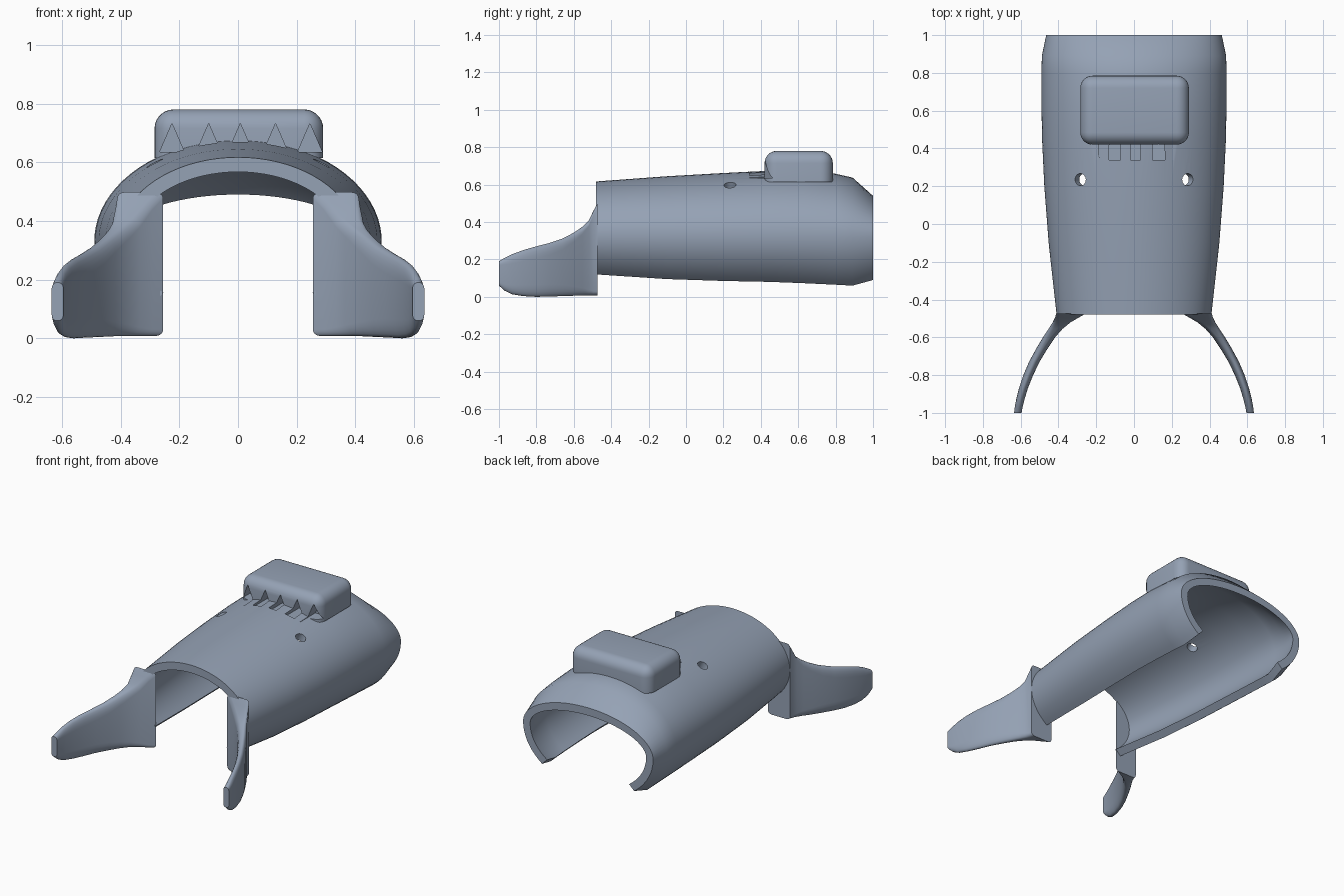
import bpy, bmesh, math
from mathutils import Matrix

if "Cube" in bpy.data.objects:
    bpy.data.objects.remove(bpy.data.objects["Cube"])

mat = bpy.data.materials.new("blue_grey")
mat.diffuse_color = (0.30, 0.36, 0.46, 1)
mat.use_nodes = True
mat.node_tree.nodes["Principled BSDF"].inputs["Base Color"].default_value = mat.diffuse_color


def make(name, bm):
    bmesh.ops.recalc_face_normals(bm, faces=bm.faces)
    me = bpy.data.meshes.new(name)
    bm.to_mesh(me)
    bm.free()
    me.materials.append(mat)
    ob = bpy.data.objects.new(name, me)
    bpy.context.collection.objects.link(ob)
    return ob


def loft(name, rings):
    """Closed solid through equal-sized closed rings of points."""
    bm = bmesh.new()
    vs = [[bm.verts.new(p) for p in r] for r in rings]
    n = len(vs[0])
    for a, b in zip(vs, vs[1:]):
        for i in range(n):
            j = (i + 1) % n
            bm.faces.new((a[i], a[j], b[j], b[i]))
    bm.faces.new(vs[0])
    bm.faces.new(vs[-1])
    return make(name, bm)


def activate(ob):
    bpy.ops.object.select_all(action='DESELECT')
    ob.select_set(True)
    bpy.context.view_layer.objects.active = ob


def cut(ob, cutters):
    activate(ob)
    for c in cutters:
        m = ob.modifiers.new("cut", 'BOOLEAN')
        m.operation = 'DIFFERENCE'
        m.solver = 'EXACT'
        m.object = c
        bpy.ops.object.modifier_apply(modifier=m.name)


def smooth(ob, deg):
    activate(ob)
    bpy.ops.object.shade_smooth_by_angle(angle=math.radians(deg))


# Arched shell: y, half width, top, bottom
ZC, WALL, SEG, END = 0.33, 0.05, 56, math.radians(45)
STATIONS = [(-0.48, .41, .617, .12), (-0.1, .452, .645, .095), (0.2, .475, .662, .085),
            (0.45, .487, .675, .08), (0.63, .49, .677, .073), (0.8, .49, .658, .065),
            (0.89, .488, .638, .06), (1.0, .465, .54, .09)]


def arc(st, inset, t0, t1, n):
    y, a, top, bot = st
    up, low = top - ZC - inset, (ZC - bot) / math.sin(END) - inset
    pts = []
    for i in range(n + 1):
        t = t0 + (t1 - t0) * i / n
        s = math.sin(t)
        pts.append(((a - inset) * math.cos(t), y, ZC + (up if s > 0 else low) * s))
    return pts


shell = loft("arched_shell", [arc(s, 0, -END, math.pi + END, SEG)
                              + arc(s, WALL, math.pi + END, -END, SEG) for s in STATIONS])
cavity = loft("cavity_cutter", [arc(s, WALL * 0.9, 0, math.tau, 64)[:-1] for s in STATIONS])

# Rounded housing on top
bm = bmesh.new()
bmesh.ops.create_cube(bm, size=1)
bmesh.ops.scale(bm, vec=(.575, .365, .165), verts=bm.verts)
bmesh.ops.translate(bm, vec=(.003, .6025, .6975), verts=bm.verts)
edges = [e for e in bm.edges if max(v.co.z for v in e.verts) > .7]
bmesh.ops.bevel(bm, geom=edges, offset=.065, segments=7, profile=.5, affect='EDGES')
housing = make("top_housing", bm)

# Triangular vent notches running from the shell into the housing
notches = []
for x in (-.225, -.1, .008, .128, .245):
    notches.append(loft("notch_cutter", [[(x - .042, y, .635), (x + .042, y, .635), (x, y, .732)]
                                         for y in (.34, .5)]))

# Strap holes, square to the shell surface
holes = []
for side in (-1, 1):
    bm = bmesh.new()
    bmesh.ops.create_cone(bm, cap_ends=True, segments=24, radius1=.032, radius2=.032, depth=.3,
                          matrix=Matrix.Translation((side * .28, .235, .59))
                          @ Matrix.Rotation(side * math.radians(27), 4, 'Y'))
    holes.append(make("hole_cutter", bm))

cut(shell, notches + holes)
cut(housing, notches + [cavity])
for c in notches + holes + [cavity]:
    bpy.data.objects.remove(c)
smooth(shell, 45)
smooth(housing, 35)

# Flared front arms: y, inner x, outer x, bottom, top, corner height
ARM = [(-.474, .255, .412, .008, .498, .022), (-.495, .292, .418, .008, .46, .022),
       (-.52, .335, .430, .008, .408, .03), (-.555, .378, .452, .008, .374, .04),
       (-.60, .418, .482, .006, .343, .05), (-.66, .458, .518, .004, .312, .06),
       (-.73, .500, .556, .002, .288, .065), (-.80, .534, .586, .0, .27, .065),
       (-.87, .562, .609, .004, .25, .06), (-.93, .580, .624, .014, .228, .05),
       (-.97, .590, .631, .033, .208, .035), (-1.0, .595, .635, .06, .19, .02)]


def arm_ring(side, y, x0, x1, z0, z1, rz):
    rx = min(.45 * (x1 - x0), .025)
    pts = []
    for k, (cx, cz) in enumerate([(x1 - rx, z1 - rz), (x0 + rx, z1 - rz),
                                  (x0 + rx, z0 + rz), (x1 - rx, z0 + rz)]):
        for i in range(6):
            t = math.pi / 2 * (k + i / 5)
            pts.append((side * (cx + rx * math.cos(t)), y, cz + rz * math.sin(t)))
    return pts


for side, label in ((-1, "left"), (1, "right")):
    smooth(loft(label + "_front_arm", [arm_ring(side, *s) for s in ARM]), 40)
